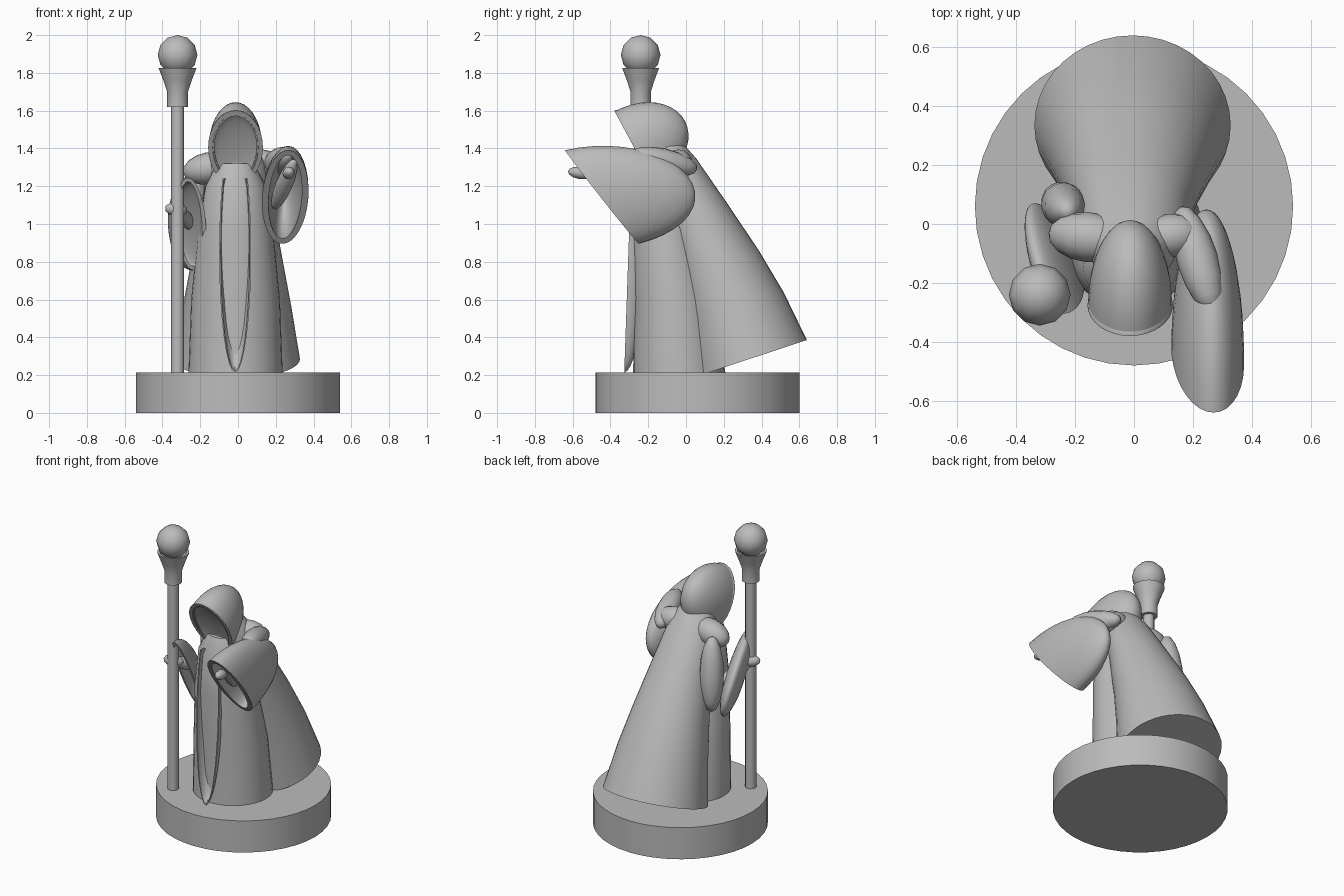
import bpy, bmesh, math
from mathutils import Vector

cube = bpy.data.objects.get("Cube")
if cube:
    bpy.data.objects.remove(cube, do_unlink=True)

grey = bpy.data.materials.new("plain_grey")
grey.use_nodes = True
colour = (0.5, 0.5, 0.5, 1)
grey.diffuse_color = colour
grey.node_tree.nodes["Principled BSDF"].inputs["Base Color"].default_value = colour


def finish(name, bm, angle=35):
    bmesh.ops.recalc_face_normals(bm, faces=bm.faces[:])
    mesh = bpy.data.meshes.new(name)
    bm.to_mesh(mesh)
    bm.free()
    mesh.materials.append(grey)
    ob = bpy.data.objects.new(name, mesh)
    bpy.context.collection.objects.link(ob)
    bpy.ops.object.select_all(action='DESELECT')
    bpy.context.view_layer.objects.active = ob
    ob.select_set(True)
    bpy.ops.object.shade_smooth_by_angle(angle=math.radians(angle))
    return ob


def loft(name, rings, n=32, angle=35, cut_top=None):
    """Skin closed rings, each given as centre plus two half-axis vectors."""
    bm = bmesh.new()
    loops = []
    for c, u, v in rings:
        c, u, v = Vector(c), Vector(u), Vector(v)
        loops.append([bm.verts.new(c + u * math.cos(2 * math.pi * i / n)
                                   + v * math.sin(2 * math.pi * i / n)) for i in range(n)])
    for a, b in zip(loops, loops[1:]):
        for i in range(n):
            j = (i + 1) % n
            bm.faces.new((a[i], a[j], b[j], b[i]))
    bm.faces.new(loops[0])
    bm.faces.new(loops[-1])
    if cut_top:
        bmesh.ops.bisect_plane(bm, geom=bm.verts[:] + bm.edges[:] + bm.faces[:],
                               plane_co=(0, 0, cut_top), plane_no=(0, 0, 1), clear_outer=True)
    return finish(name, bm, angle)


def turned(name, x, y, profile, n):
    return loft(name, [((x, y, z), (r, 0, 0), (0, r, 0)) for r, z in profile], n)


def bowl(name, c, long, wide, pole, rim, depth=0.85, cut_top=None, steps=10):
    """Half-ellipsoid shell, open at its centre plane; pole points to the closed end."""
    c, long, wide, pole = map(Vector, (c, long, wide, pole))
    angles = [math.pi / 2 * k / steps for k in range(steps + 1)]
    rings = []
    for t in reversed(angles):
        f = max(math.cos(t), 0.01)
        rings.append((c + pole * math.sin(t), long * f, wide * f))
    in_long = long * (1 - rim / long.length)
    in_wide = wide * (1 - rim / wide.length)
    for t in angles:
        f = max(math.cos(t), 0.01)
        rings.append((c + pole * depth * math.sin(t), in_long * f, in_wide * f))
    return loft(name, rings, cut_top=cut_top)


def limb(name, start, end, r, n=16):
    """Ellipsoid stretched between two points."""
    a, b = Vector(start), Vector(end)
    bm = bmesh.new()
    bmesh.ops.create_uvsphere(bm, u_segments=n, v_segments=n // 2, radius=1)
    half = (b - a).length / 2
    turn = (b - a).to_track_quat('Z', 'Y')
    for v in bm.verts:
        v.co = (a + b) / 2 + turn @ Vector((v.co.x * r, v.co.y * r, v.co.z * half))
    return finish(name, bm, 40)


# Round base
turned("base", 0, 0.06, [(0.54, 0), (0.54, 0.215)], 40)

# Staff with flared holder and ball
SX, SY = -0.32, -0.24
turned("staff_pole", SX, SY, [(0.035, 0.215), (0.035, 1.65)], 12)
turned("staff_holder", SX, SY,
       [(0.055, 1.62), (0.055, 1.70), (0.075, 1.76), (0.1, 1.825), (0.085, 1.825), (0.05, 1.78)], 14)
limb("staff_ball", (SX, SY, 1.79), (SX, SY, 2.0), 0.105, 12)

# Robe
robe = [(0.2, -0.035, 0.25, 0.245), (0.6, -0.06, 0.235, 0.215),
        (0.95, -0.11, 0.2, 0.18), (1.2, -0.14, 0.16, 0.14), (1.32, -0.14, 0.1, 0.09)]
loft("robe", [((-0.013, y, z), (rx, 0, 0), (0, ry, 0)) for z, y, rx, ry in robe])

# Cape sweeping back from the shoulders
cape = [(0.285, 0.335, 0.333, 0.305, 0.33), (0.56, 0.255, 0.288, 0.262, 0.3),
        (0.8, 0.165, 0.243, 0.222, 0.26), (1.08, 0.045, 0.192, 0.17, 0.2),
        (1.33, -0.075, 0.15, 0.13, 0.12), (1.41, -0.1, 0.1, 0.09, 0.1)]
loft("cape", [((-0.005, y, z), (rx, 0, 0), (0, ry, ry * tilt)) for z, y, rx, ry, tilt in cape], 40)

# Hollow front fold of the robe
bowl("front_fold", (-0.015, -0.305, 0.85), (0, 0.022, 0.635), (0.085, 0, 0),
     (0, 0.1, 0), 0.008, 0.9, cut_top=1.24)

# Hood with open face
bowl("hood", (-0.013, -0.27, 1.405), (0, -0.103, 0.194), (0.142, 0, 0),
     (0, 0.264, 0.141), 0.03, 0.85)
bowl("hood_rim", (-0.013, -0.275, 1.405), (0, -0.105, 0.196), (0.145, 0, 0),
     (0, 0.055, 0.03), 0.024, 0.5)

# Left arm: raised wide sleeve
limb("left_shoulder", (0.02, -0.05, 1.33), (0.23, -0.03, 1.31), 0.075)
limb("left_upper_arm", (0.16, 0.06, 1.29), (0.27, -0.3, 1.37), 0.07)
bowl("left_sleeve", (0.25, -0.445, 1.143), (0.02, -0.195, 0.2475), (0.122, 0, -0.01),
     (0.005, 0.455, 0.11), 0.035, 0.85)
limb("left_forearm", (0.19, -0.3, 1.08), (0.3, -0.56, 1.34), 0.045)
limb("left_hand", (0.26, -0.5, 1.26), (0.275, -0.625, 1.28), 0.032, 12)

# Right arm: lowered sleeve, hand on the staff
limb("right_shoulder", (-0.02, -0.06, 1.32), (-0.29, -0.03, 1.27), 0.085)
limb("right_upper_arm", (-0.225, 0.04, 1.32), (-0.255, 0.09, 0.83), 0.075)
bowl("right_sleeve", (-0.25, -0.2, 1.0), (-0.015, -0.1, 0.245), (0.08, -0.03, 0),
     (-0.09, 0.25, -0.02), 0.022, 0.85)
limb("right_forearm", (-0.24, -0.02, 0.98), (-0.33, -0.26, 1.09), 0.04)
limb("right_hand", (-0.385, -0.25, 1.085), (-0.27, -0.2, 1.07), 0.038, 12)
